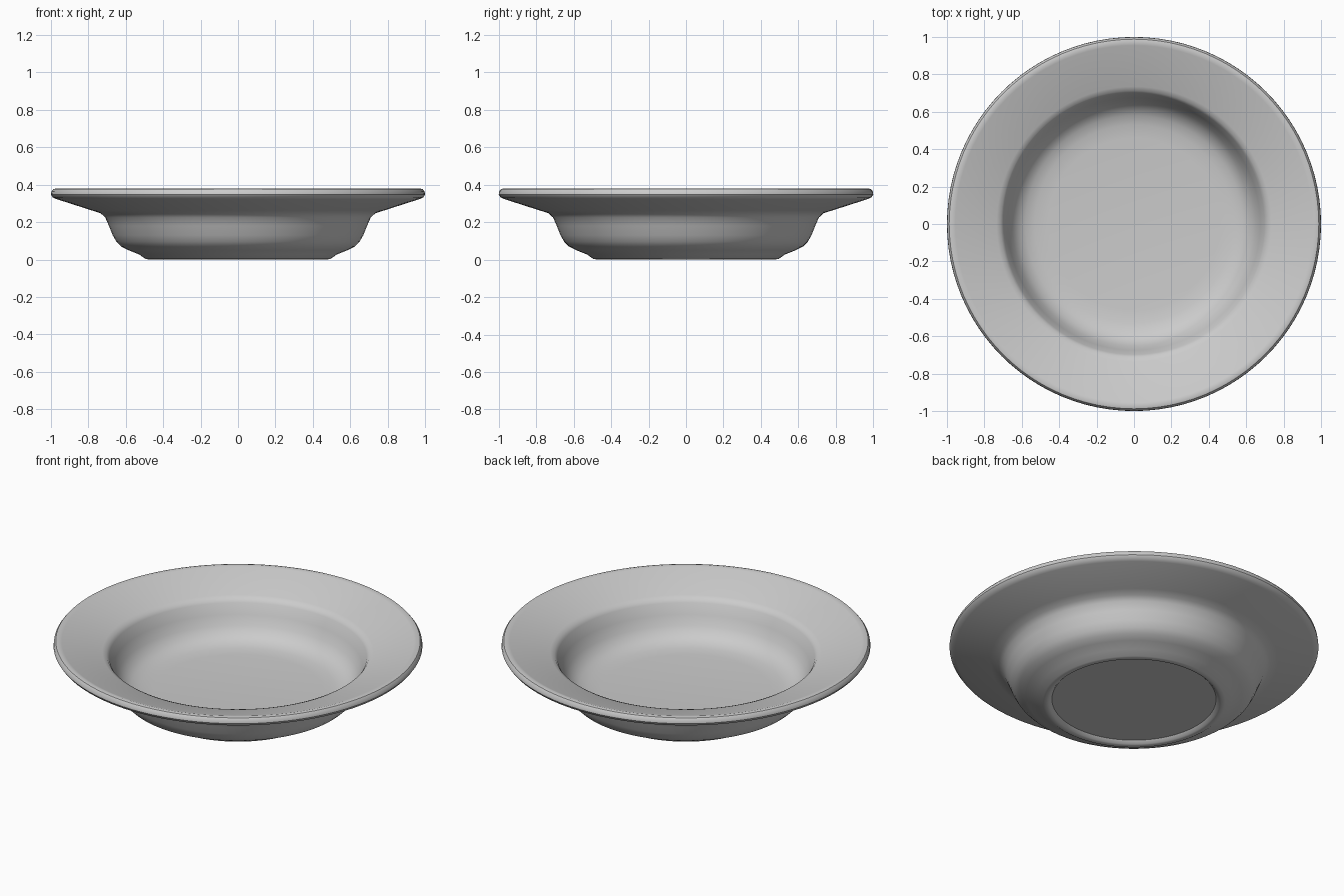
import bpy
import bmesh
import math

if "Cube" in bpy.data.objects:
    bpy.data.objects.remove(bpy.data.objects["Cube"], do_unlink=True)

# Glazed ceramic colour
ceramic = bpy.data.materials.new("grey ceramic")
ceramic.use_nodes = True
colour = (0.6, 0.6, 0.6, 1)
ceramic.diffuse_color = colour
ceramic.node_tree.nodes["Principled BSDF"].inputs["Base Color"].default_value = colour


def lathe(name, profile, steps):
    """Spin an (r, z) profile around the z axis into a closed smooth solid."""
    bm = bmesh.new()
    verts = [bm.verts.new((r, 0, z)) for r, z in profile]
    edges = [bm.edges.new(pair) for pair in zip(verts, verts[1:])]
    bmesh.ops.spin(bm, geom=verts + edges, cent=(0, 0, 0), axis=(0, 0, 1),
                   angle=math.tau, steps=steps, use_duplicate=False)
    bmesh.ops.remove_doubles(bm, verts=bm.verts, dist=1e-4)
    bmesh.ops.recalc_face_normals(bm, faces=bm.faces)
    mesh = bpy.data.meshes.new(name)
    bm.to_mesh(mesh)
    bm.free()
    mesh.materials.append(ceramic)
    obj = bpy.data.objects.new(name, mesh)
    bpy.context.collection.objects.link(obj)
    bpy.ops.object.select_all(action='DESELECT')
    obj.select_set(True)
    bpy.context.view_layer.objects.active = obj
    bpy.ops.object.shade_smooth_by_angle(angle=math.radians(35))
    return obj


# Underside with a shallow recess and foot ring
foot = [(0, 0.02), (0.445, 0.02), (0.46, 0.004), (0.475, 0), (0.495, 0.004)]
# Outside of the bowl, flaring out under the rim
outside = [(0.53, 0.028), (0.585, 0.05), (0.625, 0.07), (0.65, 0.095),
           (0.67, 0.13), (0.69, 0.18), (0.71, 0.225), (0.735, 0.248),
           (0.78, 0.262), (0.97, 0.323)]
# Rounded lip
lip = [(0.99, 0.332), (1.0, 0.347), (0.998, 0.363), (0.988, 0.376), (0.972, 0.38),
       (0.955, 0.375)]
# Sloping rim, bowl wall, curved corner and flat floor
inside = [(0.735, 0.309), (0.712, 0.299), (0.698, 0.28), (0.675, 0.22),
          (0.65, 0.165), (0.62, 0.125), (0.58, 0.1), (0.53, 0.087),
          (0.46, 0.08), (0, 0.08)]

lathe("soup_plate", foot + outside + lip + inside, 96)
